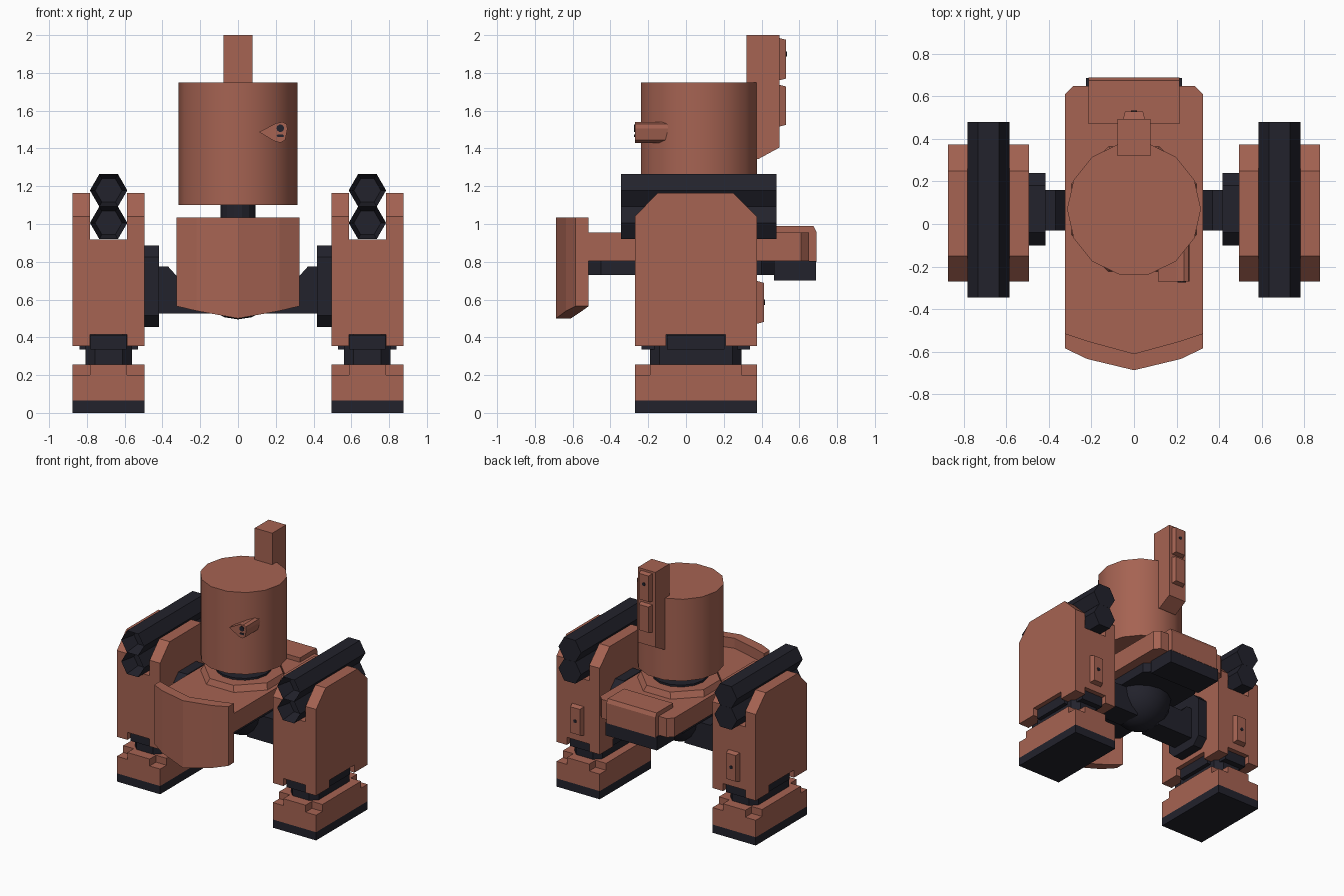
import bpy, bmesh, math

if "Cube" in bpy.data.objects:
    bpy.data.objects.remove(bpy.data.objects["Cube"])


def material(name, rgb):
    m = bpy.data.materials.new(name)
    m.diffuse_color = (*rgb, 1)
    m.use_nodes = True
    m.node_tree.nodes["Principled BSDF"].inputs["Base Color"].default_value = m.diffuse_color
    return m


CLAY = material("clay red", (0.38, 0.125, 0.085))
DARK = material("dark slate", (0.016, 0.016, 0.025))


def finish(name, bm, mat, mirror=False, smooth=False):
    bmesh.ops.recalc_face_normals(bm, faces=bm.faces)
    me = bpy.data.meshes.new(name)
    bm.to_mesh(me)
    bm.free()
    me.materials.append(mat)
    ob = bpy.data.objects.new(name, me)
    bpy.context.collection.objects.link(ob)
    if smooth:
        bpy.ops.object.select_all(action='DESELECT')
        ob.select_set(True)
        bpy.context.view_layer.objects.active = ob
        bpy.ops.object.shade_smooth_by_angle(angle=math.radians(32))
    if mirror:
        ob.modifiers.new("mirror", 'MIRROR').use_clip = False
    return ob


def prism(name, pts, axis, lo, hi, mat, mirror=False, smooth=False, taper=0, bore=None):
    """Extrude a 2D outline along an axis; taper shrinks the hi end, bore hollows the lo end."""
    def place(a, b, c):
        return {'x': (c, a, b), 'y': (a, c, b), 'z': (a, b, c)}[axis]
    bm = bmesh.new()
    ca = sum(p[0] for p in pts) / len(pts)
    cb = sum(p[1] for p in pts) / len(pts)

    def shrink(v, c):
        return v - taper * ((v > c) - (v < c))
    low = [bm.verts.new(place(a, b, lo)) for a, b in pts]
    high = [bm.verts.new(place(shrink(a, ca), shrink(b, cb), hi)) for a, b in pts]
    cap = bm.faces.new(low)
    bm.faces.new(high)
    n = len(pts)
    for i in range(n):
        j = (i + 1) % n
        bm.faces.new((low[i], low[j], high[j], high[i]))
    if bore:
        bmesh.ops.recalc_face_normals(bm, faces=bm.faces)
        bmesh.ops.inset_region(bm, faces=[cap], thickness=bore[0], use_even_offset=True)
        for v in cap.verts:
            v.co['xyz'.index(axis)] += bore[1]
    return finish(name, bm, mat, mirror, smooth)


def rect(a0, a1, b0, b1):
    return [(a0, b0), (a1, b0), (a1, b1), (a0, b1)]


def octo(a0, a1, b0, b1, c):
    return [(a0 + c, b0), (a1 - c, b0), (a1, b0 + c), (a1, b1 - c),
            (a1 - c, b1), (a0 + c, b1), (a0, b1 - c), (a0, b0 + c)]


def ngon(n, r, ca, cb, turn=0):
    return [(ca + r * math.cos(turn + i * math.tau / n),
             cb + r * math.sin(turn + i * math.tau / n)) for i in range(n)]


# Legs: two notched side plates with a lower core between them
LX, LY = 0.685, 0.052
side = [(-0.27, 0.355), (-0.105, 0.355), (-0.105, 0.415), (0.21, 0.415), (0.21, 0.355),
        (0.375, 0.355), (0.375, 1.04), (0.25, 1.165), (-0.15, 1.165), (-0.27, 1.04)]
prism("leg_inner_plate", side, 'x', 0.495, 0.587, CLAY, True)
prism("leg_outer_plate", side, 'x', 0.783, 0.875, CLAY, True)
prism("leg_core", rect(-0.27, 0.375, 0.415, 0.917), 'x', 0.587, 0.783, CLAY, True)
prism("leg_back_panel", rect(0.632, 0.738, 0.47, 0.70), 'y', 0.37, 0.413, CLAY, True, taper=0.012)
prism("leg_panel_latch", ngon(8, 0.014, LX, 0.585), 'y', 0.41, 0.417, DARK, True)

# Ankles
prism("ankle", octo(0.562, 0.808, -0.19, 0.295, 0.05), 'z', 0.2, 0.416, DARK, True)
prism("ankle_side_block", rect(0.53, 0.84, -0.1, 0.205), 'z', 0.335, 0.413, DARK, True)
prism("ankle_end_block", rect(0.59, 0.78, -0.235, 0.34), 'z', 0.335, 0.413, DARK, True)

# Feet with lowered corners and a dark sole
cross = [(0.587, -0.27), (0.783, -0.27), (0.783, -0.19), (0.875, -0.19), (0.875, 0.295),
         (0.783, 0.295), (0.783, 0.375), (0.587, 0.375), (0.587, 0.295), (0.495, 0.295),
         (0.495, -0.19), (0.587, -0.19)]
prism("foot_sole", rect(0.495, 0.875, -0.27, 0.375), 'z', 0, 0.065, DARK, True)
prism("foot", rect(0.495, 0.875, -0.27, 0.375), 'z', 0.065, 0.2, CLAY, True)
prism("foot_top", cross, 'z', 0.2, 0.255, CLAY, True)

# Hexagonal barrels on the legs
for label, z in (("upper", 1.178), ("lower", 1.006)):
    prism(label + "_barrel", ngon(6, 0.099, LX, z), 'y', -0.345, 0.48, DARK, True,
          smooth=False, bore=(0.024, 0.12))

# Hips: mounting block, arm and central ball
prism("hip_block", octo(-0.10, 0.24, 0.455, 0.885, 0.06), 'x', 0.417, 0.497, DARK, True)
arm = [(0.1, 0.525), (0.42, 0.525), (0.42, 0.775), (0.37, 0.775), (0.325, 0.725), (0.1, 0.725)]
prism("hip_arm", arm, 'y', -0.03, 0.16, DARK, True)
bm = bmesh.new()
bmesh.ops.create_uvsphere(bm, u_segments=16, v_segments=10, radius=0.23)
bmesh.ops.translate(bm, verts=bm.verts, vec=(0, 0.065, 0.725))
finish("hip_ball", bm, DARK, smooth=True)

# Body deck, underside and rear vent
deck = [(-0.325, -0.53), (-0.215, -0.57), (0, -0.625), (0.215, -0.57), (0.325, -0.53),
        (0.325, 0.61), (0.285, 0.65), (-0.285, 0.65), (-0.325, 0.61)]
prism("deck", deck, 'z', 0.805, 0.955, CLAY)
prism("deck_underside", octo(-0.25, 0.25, -0.53, 0.48, 0.08), 'z', 0.73, 0.805, DARK)
vent = [(0.47, 0.80), (0.69, 0.80), (0.69, 0.96), (0.675, 0.99), (0.47, 0.99)]
prism("rear_vent", vent, 'x', -0.215, 0.215, CLAY)
prism("rear_block", rect(-0.225, 0.225, 0.465, 0.688), 'z', 0.70, 0.803, DARK)

# Curved front shield with a pointed lower edge
bm = bmesh.new()
rings = []
for x, out, inn, low in ((-0.325, -0.585, -0.515, 0.565), (-0.22, -0.635, -0.55, 0.54),
                         (0, -0.688, -0.61, 0.5),
                         (0.22, -0.635, -0.55, 0.54), (0.325, -0.585, -0.515, 0.565)):
    rings.append([bm.verts.new(c) for c in
                  ((x, out, low), (x, inn, low), (x, inn, 1.035), (x, out, 1.035))])
for a, b in zip(rings, rings[1:]):
    for i in range(4):
        j = (i + 1) % 4
        bm.faces.new((a[i], a[j], b[j], b[i]))
bm.faces.new(rings[0])
bm.faces.new(rings[-1])
finish("front_shield", bm, CLAY)

# Neck collar and neck
HY = 0.07
prism("neck_collar", ngon(8, 0.32, 0, HY, math.pi / 8), 'z', 0.95, 1.0, CLAY, taper=0.02)
prism("neck_disc", ngon(14, 0.2, 0, HY), 'z', 0.99, 1.015, DARK)
prism("neck", ngon(14, 0.092, 0, HY), 'z', 1.0, 1.12, DARK)

# Head drum
prism("head", ngon(14, 0.315, 0, HY), 'z', 1.10, 1.75, CLAY, smooth=True)

# Teardrop eye with a dark lens
tear = [(0.112, 1.487), (0.2, 1.533), (0.235, 1.54), (0.257, 1.53), (0.262, 1.505),
        (0.25, 1.445), (0.225, 1.43), (0.19, 1.44)]
prism("eye_housing", tear, 'y', -0.27, -0.08, CLAY)
prism("eye_lens", ngon(10, 0.02, 0.224, 1.507), 'y', -0.275, -0.268, DARK)
prism("eye_slot", octo(0.205, 0.243, 1.46, 1.474, 0.005), 'y', -0.274, -0.268, DARK)

# Mast on the back of the head with two panels
mast = [(0.32, 1.345), (0.385, 1.345), (0.495, 1.405), (0.495, 2.0), (0.32, 2.0)]
prism("mast", mast, 'x', -0.077, 0.077, CLAY)
for label, z0, z1 in (("upper", 1.76, 1.985), ("lower", 1.515, 1.738)):
    prism(label + "_mast_panel", rect(-0.052, 0.052, z0, z1), 'y', 0.49, 0.53, CLAY, taper=0.01)
prism("mast_latch", ngon(8, 0.014, 0, 1.90), 'y', 0.527, 0.534, DARK)
